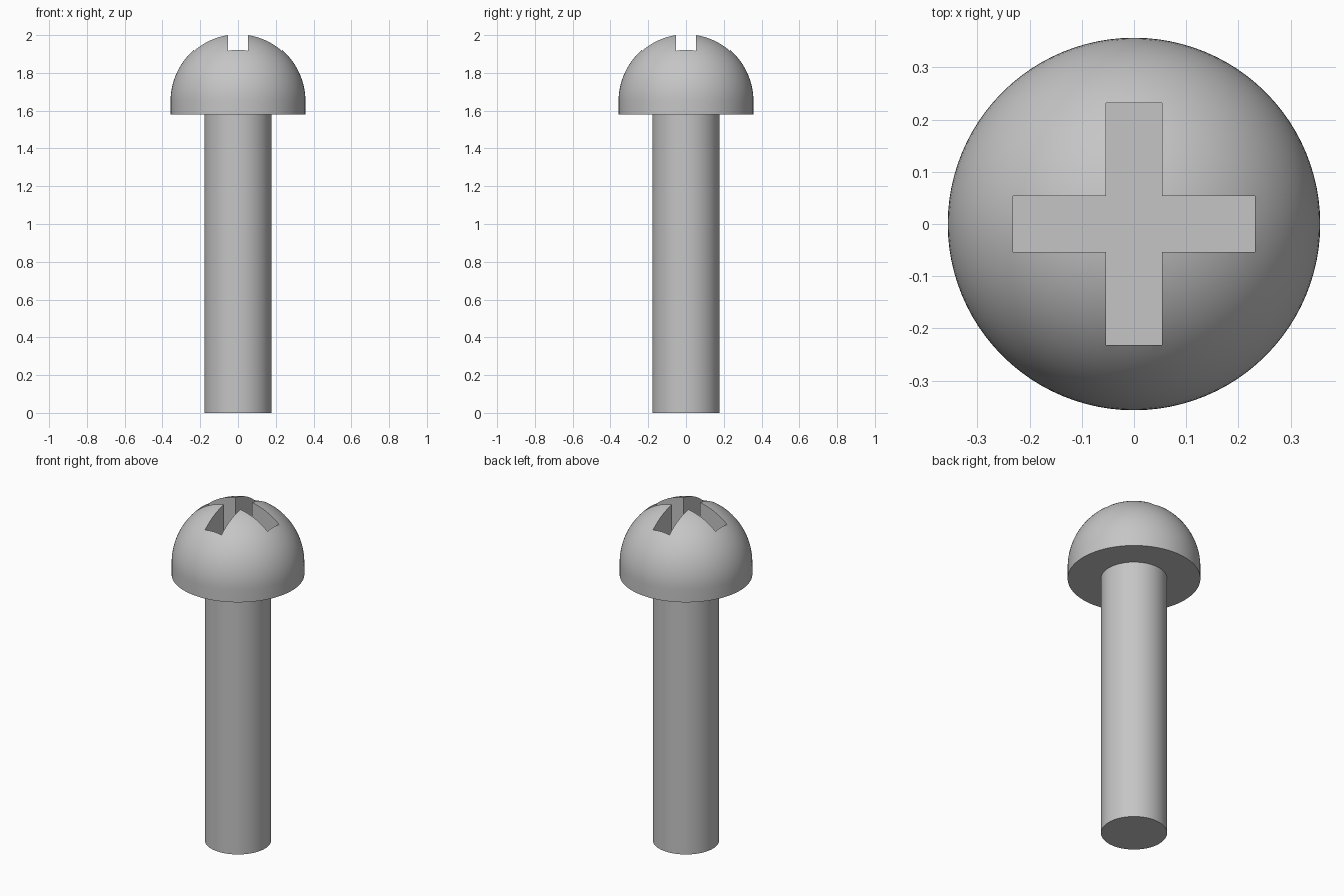
import bpy, bmesh, math

cube = bpy.data.objects.get("Cube")
if cube:
    bpy.data.objects.remove(cube, do_unlink=True)

SHAFT_R, HEAD_R = 0.178, 0.357
HEAD_Z, DOME_Z = 1.58, 1.651
SLOT_HALF, SLOT_REACH, SLOT_FLOOR = 0.054, 0.232, 1.76

steel = bpy.data.materials.new("grey_steel")
steel.use_nodes = True
colour = (0.56, 0.56, 0.56, 1)
steel.diffuse_color = colour
steel.node_tree.nodes["Principled BSDF"].inputs["Base Color"].default_value = colour


def make_object(name, bm):
    bmesh.ops.recalc_face_normals(bm, faces=bm.faces)
    mesh = bpy.data.meshes.new(name)
    bm.to_mesh(mesh)
    bm.free()
    mesh.materials.append(steel)
    obj = bpy.data.objects.new(name, mesh)
    bpy.context.collection.objects.link(obj)
    return obj


def lathe(name, profile, steps=96):
    """Spin a list of (radius, height) points around the z axis."""
    bm = bmesh.new()
    verts = [bm.verts.new((r, 0, z)) for r, z in profile]
    edges = [bm.edges.new(pair) for pair in zip(verts, verts[1:])]
    bmesh.ops.spin(bm, geom=verts + edges, cent=(0, 0, 0), axis=(0, 0, 1),
                   angle=math.tau, steps=steps)
    bmesh.ops.remove_doubles(bm, verts=bm.verts, dist=1e-5)
    return make_object(name, bm)


def activate(obj):
    bpy.ops.object.select_all(action='DESELECT')
    obj.select_set(True)
    bpy.context.view_layer.objects.active = obj


# Shaft: plain round rod
shaft = lathe("shaft", [(0, 0), (SHAFT_R, 0), (SHAFT_R, HEAD_Z), (0, HEAD_Z)])

# Head: short straight rim under a half-sphere dome
rings = 24
dome = [(HEAD_R * math.cos(a), DOME_Z + HEAD_R * math.sin(a))
        for a in (math.pi / 2 * i / rings for i in range(rings))]
head = lathe("head", [(0, HEAD_Z), (HEAD_R, HEAD_Z)] + dome + [(0, DOME_Z + HEAD_R)])

# Cross-shaped cutter: one corner outline repeated in four quarter turns
bm = bmesh.new()
corner = [(SLOT_REACH, -SLOT_HALF), (SLOT_REACH, SLOT_HALF), (SLOT_HALF, SLOT_HALF)]
outline = []
for turn in range(4):
    c, s = round(math.cos(turn * math.pi / 2)), round(math.sin(turn * math.pi / 2))
    outline += [bm.verts.new((x * c - y * s, x * s + y * c, SLOT_FLOOR)) for x, y in corner]
base = bm.faces.new(outline)
top = bmesh.ops.extrude_face_region(bm, geom=[base])["geom"]
bmesh.ops.translate(bm, vec=(0, 0, 0.5),
                    verts=[v for v in top if isinstance(v, bmesh.types.BMVert)])
cutter = make_object("cross_slot_cutter", bm)
cutter.hide_render = True

# Cut the drive slot into the head
activate(head)
cut = head.modifiers.new("cross_slot", 'BOOLEAN')
cut.operation = 'DIFFERENCE'
cut.solver = 'EXACT'
cut.object = cutter
bpy.ops.object.modifier_apply(modifier=cut.name)
bpy.data.objects.remove(cutter, do_unlink=True)

# Smooth round surfaces, keep rims and slot edges sharp
for part in (shaft, head):
    activate(part)
    bpy.ops.object.shade_smooth_by_angle(angle=math.radians(30))
